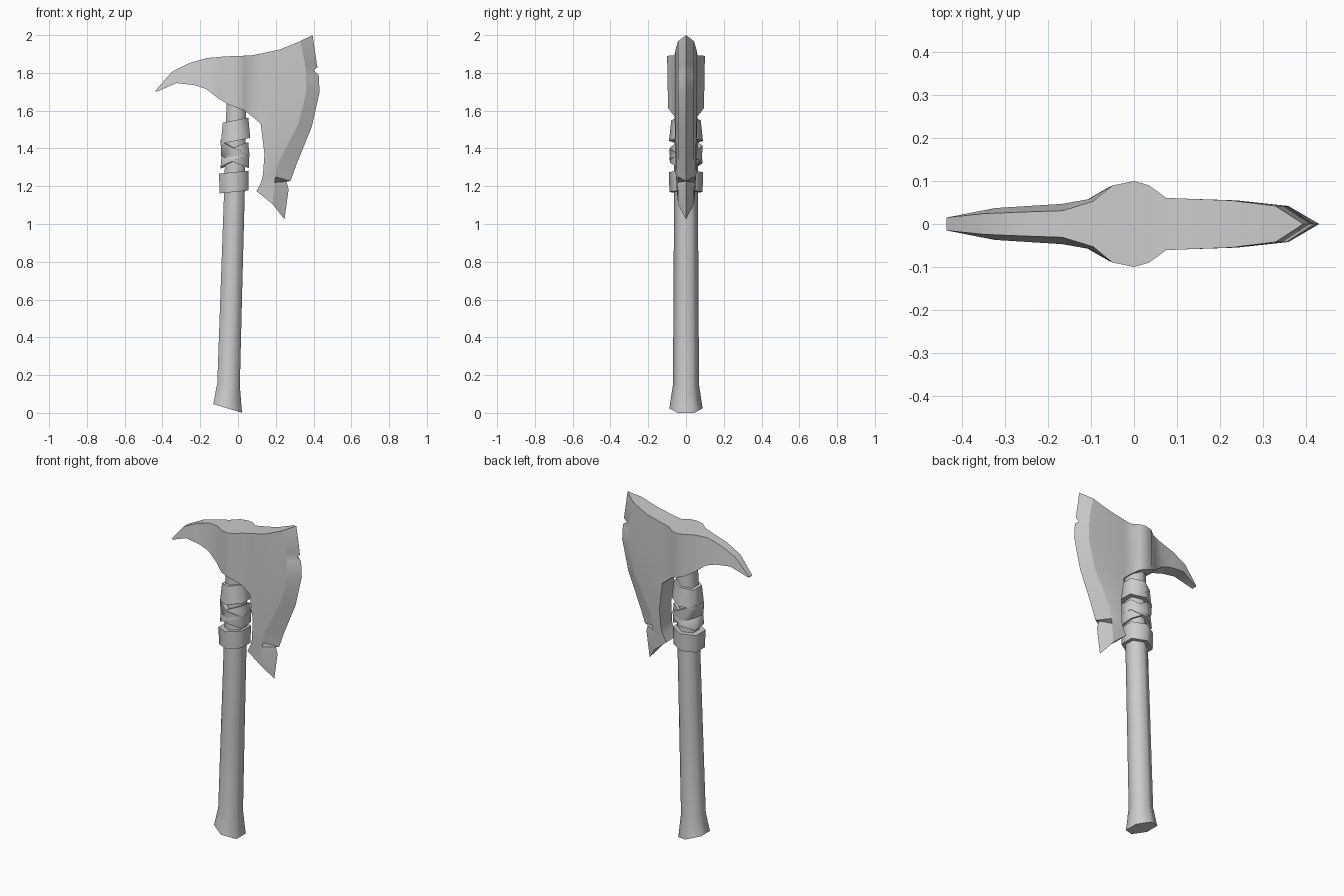
import bpy, bmesh, math
from mathutils import Vector

cube = bpy.data.objects.get("Cube")
if cube:
    bpy.data.objects.remove(cube)

grey = bpy.data.materials.new("plain_grey")
grey.use_nodes = True
colour = (0.6, 0.6, 0.6, 1)
grey.diffuse_color = colour
grey.node_tree.nodes["Principled BSDF"].inputs["Base Color"].default_value = colour


def finish(name, bm, angle):
    bmesh.ops.recalc_face_normals(bm, faces=bm.faces)
    mesh = bpy.data.meshes.new(name)
    bm.to_mesh(mesh)
    bm.free()
    mesh.materials.append(grey)
    obj = bpy.data.objects.new(name, mesh)
    bpy.context.collection.objects.link(obj)
    bpy.ops.object.select_all(action='DESELECT')
    obj.select_set(True)
    bpy.context.view_layer.objects.active = obj
    bpy.ops.object.shade_smooth_by_angle(angle=math.radians(angle))


def hex_ring(bm, x, z, radius, slope=0.0, roll=0.0):
    """Six-sided ring, sheared along x by slope and along y by roll."""
    ring = []
    for i in range(6):
        a = math.radians(30 + 60 * i)
        dx, dy = radius * math.cos(a), radius * math.sin(a)
        ring.append(bm.verts.new((x + dx, dy, z + slope * dx + roll * dy)))
    return ring


def bridge(bm, a, b):
    for i in range(len(a)):
        j = (i + 1) % len(a)
        bm.faces.new((a[i], a[j], b[j], b[i]))


# Handle: six-sided shaft leaning slightly, flared at a slanted foot
bm = bmesh.new()
rings = [hex_ring(bm, *s) for s in (
    (-0.055, 0.0235, 0.088, -0.3), (-0.05, 0.15, 0.069, -0.1),
    (-0.035, 0.65, 0.066), (-0.018, 1.2, 0.063), (-0.006, 1.75, 0.06))]
for a, b in zip(rings, rings[1:]):
    bridge(bm, a, b)
bm.faces.new(rings[0])
bm.faces.new(rings[-1])
finish("handle", bm, 65)


# Bindings: thick bands around the shaft, the middle pair crossing
def band(name, x, z, height, low, high, slope, roll=0.0):
    bm = bmesh.new()
    loops = [hex_ring(bm, x, z + side * height / 2, r, slope, roll)
             for side, r in ((-1, 0.055), (-1, low), (1, high), (1, 0.055))]
    for i in range(4):
        bridge(bm, loops[i], loops[(i + 1) % 4])
    finish(name, bm, 65)


band("lower_binding", -0.022, 1.222, 0.105, 0.088, 0.09, 0.1)
band("upper_binding", -0.013, 1.495, 0.11, 0.09, 0.078, 0.2)
band("cross_binding_a", -0.016, 1.37, 0.075, 0.084, 0.088, -0.45, 0.1)
band("cross_binding_b", -0.016, 1.365, 0.07, 0.088, 0.081, 0.42, -0.1)

# Axe head: pick and socket columns as
# (top x, top z, top half-width, bottom x, bottom z, bottom half-width)
columns = [
    (-0.437, 1.705, 0.015, -0.434, 1.699, 0.015),
    (-0.352, 1.804, 0.024, -0.325, 1.746, 0.037),
    (-0.257, 1.852, 0.028, -0.23, 1.735, 0.043),
    (-0.167, 1.878, 0.031, -0.167, 1.714, 0.047),
    (-0.095, 1.885, 0.053, -0.105, 1.665, 0.058),
    (-0.05, 1.888, 0.09, -0.05, 1.632, 0.09),
    (0.0, 1.889, 0.1, 0.0, 1.614, 0.095),
    (0.035, 1.891, 0.09, 0.035, 1.6, 0.085),
    (0.075, 1.893, 0.061, 0.075, 1.57, 0.061),
]
# Blade rows from top to bottom: (inner x, z, bevel x, z, edge x, z)
rows = [
    (0.12, 1.902, 0.33, 1.968, 0.395, 2.0),
    (0.12, 1.83, 0.356, 1.84, 0.42, 1.83),
    (0.12, 1.80, 0.358, 1.815, 0.4, 1.812),
    (0.12, 1.76, 0.36, 1.79, 0.427, 1.79),
    (0.12, 1.67, 0.36, 1.69, 0.432, 1.698),
    (0.12, 1.53, 0.32, 1.53, 0.39, 1.513),
    (0.14, 1.37, 0.21, 1.317, 0.31, 1.317),
    (0.133, 1.27, 0.198, 1.25, 0.278, 1.227),
    (0.13, 1.248, 0.194, 1.22, 0.248, 1.25),
    (0.122, 1.22, 0.19, 1.18, 0.268, 1.184),
    (0.098, 1.174, 0.183, 1.105, 0.246, 1.025),
]
NECK = 5  # last blade row that joins the socket

bm = bmesh.new()
edge_line = [bm.verts.new((r[4], 0, r[5])) for r in rows]
bevels, rims = [], []
for side in (-1, 1):
    def vert(x, z, half):
        return bm.verts.new((x, side * half, z))
    tops = [vert(*c[:3]) for c in columns]
    lows = [vert(*c[3:]) for c in columns]
    for i in range(len(columns) - 1):
        bm.faces.new((tops[i], tops[i + 1], lows[i + 1], lows[i]))
    inner, middle, bevel = [], [], []
    for k, (ix, iz, bx, bz, _, _) in enumerate(rows):
        thin = 0.002 * max(0, k - NECK)
        inner.append(vert(ix, iz, 0.059 - thin))
        middle.append(vert((ix + bx) / 2, (iz + bz) / 2 - 0.0, 0.055 - thin))
        bevel.append(vert(bx, bz, 0.042))
    middle[0].co.z -= 0.01
    bm.faces.new([tops[-1]] + inner[:NECK + 1] + [lows[-1]])
    for a, b in ((inner, middle), (middle, bevel), (bevel, edge_line)):
        for k in range(len(rows) - 1):
            bm.faces.new((a[k], b[k], b[k + 1], a[k + 1]))
    bevels.append(bevel)
    # Outline of this side, from blade tip over the pick to blade foot
    rims.append([bevel[0], middle[0], inner[0]] + tops[::-1] + lows
                + inner[NECK:] + [middle[-1], bevel[-1]])

# Close the thickness between both sides, ending in the two blade tips
left, right = rims
for k in range(len(left) - 1):
    bm.faces.new((left[k], left[k + 1], right[k + 1], right[k]))
bm.faces.new((left[0], right[0], edge_line[0]))
bm.faces.new((left[-1], right[-1], edge_line[-1]))

# Keep the cutting bevel crisp
for bevel in bevels:
    for a, b in zip(bevel, bevel[1:]):
        bm.edges.get((a, b)).smooth = False
finish("axe_head", bm, 38)
